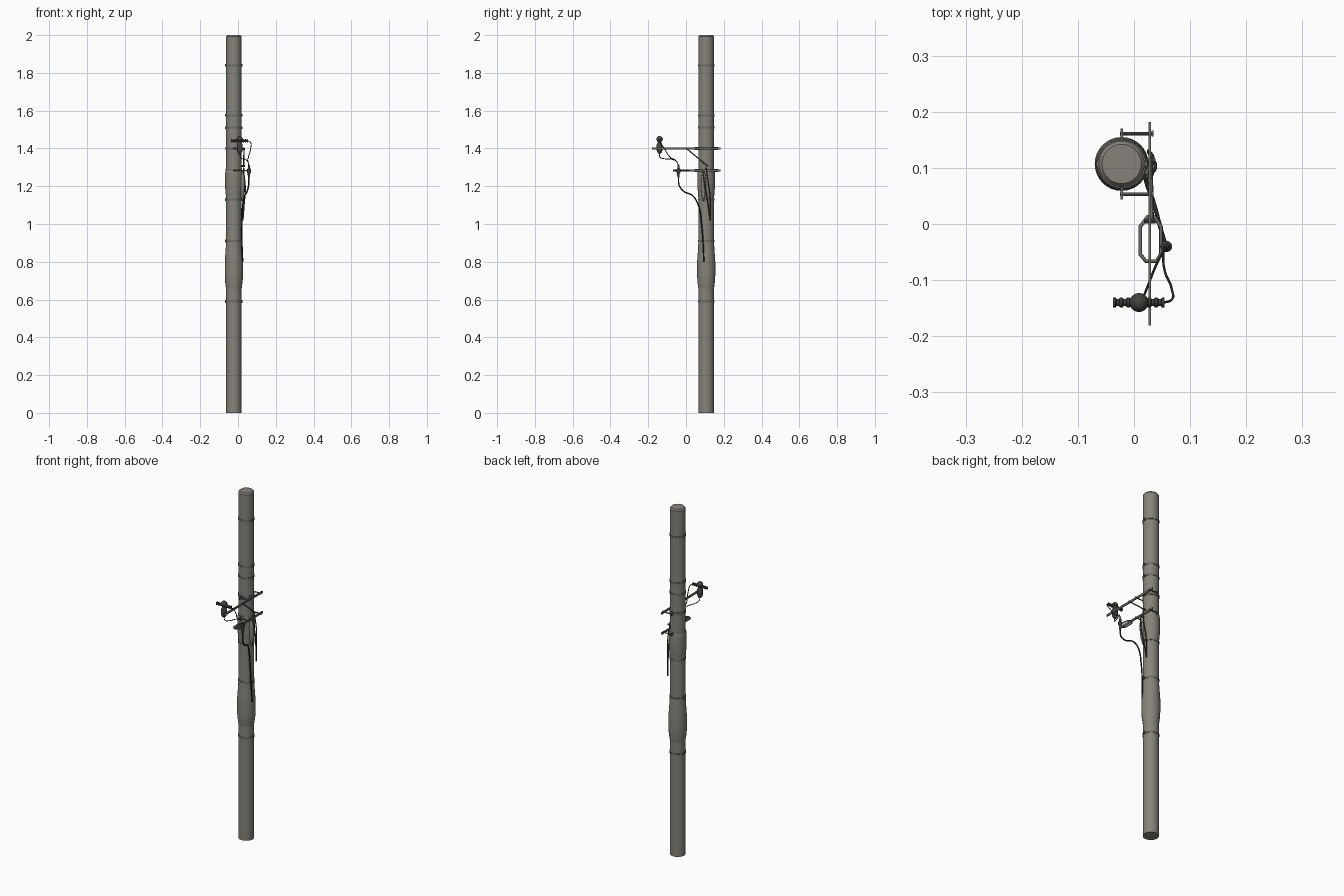
import bpy, bmesh, math
from mathutils import Vector

if "Cube" in bpy.data.objects:
    bpy.data.objects.remove(bpy.data.objects["Cube"])

PX, PY = -0.022, 0.107   # pole axis


def mat(name, c):
    m = bpy.data.materials.new(name)
    m.diffuse_color = (*c, 1)
    m.use_nodes = True
    m.node_tree.nodes["Principled BSDF"].inputs["Base Color"].default_value = m.diffuse_color
    return m


CONCRETE = mat("weathered grey", (0.235, 0.225, 0.190))
STEEL = mat("galvanised steel", (0.150, 0.150, 0.135))
DARK = mat("dark insulator", (0.055, 0.055, 0.048))
BLACK = mat("black cable", (0.018, 0.018, 0.017))


def add(name, bm, m, smooth=True):
    bmesh.ops.recalc_face_normals(bm, faces=bm.faces)
    me = bpy.data.meshes.new(name)
    bm.to_mesh(me)
    bm.free()
    o = bpy.data.objects.new(name, me)
    bpy.context.collection.objects.link(o)
    me.materials.append(m)
    if smooth:
        bpy.ops.object.select_all(action='DESELECT')
        o.select_set(True)
        bpy.context.view_layer.objects.active = o
        bpy.ops.object.shade_smooth_by_angle(angle=math.radians(35))
    return o


def lathe(name, profile, m, at, axis=(0, 0, 1), n=24):
    """Revolve (radius, height) points around an axis, with capped ends."""
    q = Vector((0, 0, 1)).rotation_difference(Vector(axis))
    bm = bmesh.new()
    rings = []
    for r, h in profile:
        rings.append([bm.verts.new(Vector(at) + q @ Vector((
            r * math.cos(2 * math.pi * i / n), r * math.sin(2 * math.pi * i / n), h)))
            for i in range(n)])
    for a, b in zip(rings, rings[1:]):
        for i in range(n):
            bm.faces.new((a[i], a[(i + 1) % n], b[(i + 1) % n], b[i]))
    bm.faces.new(rings[0][::-1])
    bm.faces.new(rings[-1])
    return add(name, bm, m)


def rod(name, a, b, r, m, n=10):
    d = Vector(b) - Vector(a)
    return lathe(name, [(r, 0), (r, d.length)], m, a, d.normalized(), n)


def box(name, centre, size, m):
    bm = bmesh.new()
    bmesh.ops.create_cube(bm, size=1)
    for v in bm.verts:
        v.co = Vector([v.co[i] * size[i] + centre[i] for i in range(3)])
    return add(name, bm, m, False)


def cable(name, pts, r, m, cyclic=False, smooth=True):
    cu = bpy.data.curves.new(name, 'CURVE')
    cu.dimensions = '3D'
    cu.bevel_depth, cu.bevel_resolution, cu.use_fill_caps = r, 2, True
    if smooth:
        s = cu.splines.new('BEZIER')
        s.bezier_points.add(len(pts) - 1)
        for p, co in zip(s.bezier_points, pts):
            p.co = co
            p.handle_left_type = p.handle_right_type = 'AUTO'
        s.resolution_u = 8
    else:
        s = cu.splines.new('POLY')
        s.points.add(len(pts) - 1)
        for p, co in zip(s.points, pts):
            p.co = (*co, 1)
    s.use_cyclic_u = cyclic
    cu.materials.append(m)
    o = bpy.data.objects.new(name, cu)
    bpy.context.collection.objects.link(o)
    return o


# pole with chamfered top
lathe("pole", [(0.041, 0), (0.041, 1.992), (0.035, 2.0)], CONCRETE, (PX, PY, 0), n=32)

# swollen sleeves on the pole
lathe("lower_sleeve", [(0.041, 0.655), (0.043, 0.67), (0.047, 0.70), (0.048, 0.73),
      (0.048, 0.80), (0.046, 0.83), (0.043, 0.87), (0.0415, 0.91)], CONCRETE, (PX, PY, 0), n=32)
lathe("upper_sleeve", [(0.0415, 1.13), (0.043, 1.16), (0.046, 1.19), (0.0465, 1.22),
      (0.0465, 1.26), (0.045, 1.28), (0.0415, 1.295)], CONCRETE, (PX, PY, 0), n=32)

# steel bands with small buckles
for z in (0.59, 0.91, 1.13, 1.51, 1.575, 1.84):
    lathe("pole_band", [(0.041, z - 0.005), (0.0432, z - 0.005), (0.0432, z + 0.005),
          (0.041, z + 0.005)], STEEL, (PX, PY, 0), n=32)
    for s in (-1, 1):
        box("band_buckle", (PX + s * 0.043, PY, z), (0.006, 0.008, 0.014), STEEL)

# clamps that hold the two arms
for z, y0 in ((1.40, -0.181), (1.283, -0.068)):
    lathe("arm_clamp", [(0.041, z - 0.008), (0.0435, z - 0.008), (0.0435, z + 0.008),
          (0.041, z + 0.008)], STEEL, (PX, PY, 0), n=32)
    box("cross_arm_web", (0.028, (y0 + 0.182) / 2, z), (0.005, 0.182 - y0, 0.012), STEEL)
    for s in (-1, 1):
        y = PY + s * 0.054
        rod("clamp_bolt", (PX - 0.003, y, z), (0.034, y, z), 0.0032, STEEL)
        box("clamp_ear", (PX, PY + s * 0.053, z), (0.004, 0.020, 0.014), STEEL)
        lathe("clamp_nut", [(0.006, 0), (0.006, 0.004)], STEEL, (0.031, y, z), (1, 0, 0), 6)

# diagonal brace under the upper arm
rod("arm_brace", (0.032, 0.005, 1.398), (0.030, 0.112, 1.308), 0.0035, STEEL)
for y, z in ((0.005, 1.398), (0.112, 1.308)):
    rod("brace_bolt", (0.018, y, z), (0.038, y, z), 0.005, DARK, 6)

# elongated eight-sided frame on the lower arm
cable("cable_frame", [(x, y, 1.283) for x, y in (
    (0.024, 0.013), (0.011, -0.005), (0.011, -0.054), (0.021, -0.066),
    (0.040, -0.066), (0.048, -0.054), (0.048, -0.005), (0.036, 0.013))],
    0.0035, STEEL, True, False)

# cable terminator at the side of the frame
TX, TY = 0.058, -0.040
lathe("cable_terminator", [(0.004, 1.245), (0.006, 1.25), (0.007, 1.268), (0.010, 1.272),
      (0.010, 1.290), (0.006, 1.294), (0.006, 1.306), (0.003, 1.315)], DARK, (TX, TY, 0), n=16)
rod("terminator_bracket", (0.046, TY, 1.283), (TX, TY, 1.283), 0.004, STEEL)

# fuse unit: upright body, ribbed cross insulator, mounting bolt
IX, IY = 0.009, -0.140
lathe("fuse_body", [(0.006, 1.372), (0.012, 1.380), (0.015, 1.390), (0.015, 1.420),
      (0.011, 1.428), (0.011, 1.438), (0.017, 1.444), (0.017, 1.452), (0.012, 1.461),
      (0.005, 1.465)], DARK, (IX, IY, 0), n=20)
ribs = []
for i in range(15):
    x = -0.035 + 0.087 * i / 14
    ribs += [(0.0065 if i % 2 else 0.0090, x - 0.0022), (0.0065 if i % 2 else 0.0090, x + 0.0022)]
lathe("ribbed_insulator", ribs, DARK, (0, IY, 1.440), (1, 0, 0), 16)
rod("fuse_mount", (IX, IY, 1.40), (0.034, IY, 1.40), 0.005, STEEL)

# thin jumper leads
cable("fuse_lead", [(0.052, IY, 1.440), (0.066, -0.136, 1.432), (0.067, -0.115, 1.400),
      (0.054, -0.080, 1.350), (0.052, -0.055, 1.338), (TX, TY, 1.310)], 0.0022, BLACK)
cable("lower_lead", [(IX, IY, 1.378), (0.013, -0.138, 1.355), (0.024, -0.112, 1.345),
      (0.040, -0.072, 1.342), (0.053, -0.048, 1.328), (TX, TY, 1.305)], 0.0022, BLACK)

# main cable falling from the terminator to the lower sleeve
cable("main_cable", [(TX, TY, 1.250), (0.056, -0.036, 1.205), (0.048, -0.010, 1.172),
      (0.036, 0.035, 1.150), (0.025, 0.065, 1.100), (0.021, 0.082, 1.000),
      (0.021, 0.090, 0.900), (0.025, 0.094, 0.800)], 0.0038, BLACK)

# cable shield and straps on the right face of the pole
lathe("cable_shield", [(0.002, 1.12), (0.009, 1.15), (0.013, 1.19), (0.014, 1.23),
      (0.011, 1.26), (0.003, 1.28)], CONCRETE, (0.022, 0.092, 0), n=16)
cable("hanging_strap", [(0.030, 0.088, 1.280), (0.038, 0.102, 1.190), (0.032, 0.118, 1.100),
      (0.026, 0.129, 1.020)], 0.0035, DARK)
cable("short_strap", [(0.030, 0.106, 1.300), (0.034, 0.118, 1.220), (0.028, 0.128, 1.140),
      (0.026, 0.130, 1.020)], 0.0030, DARK)
